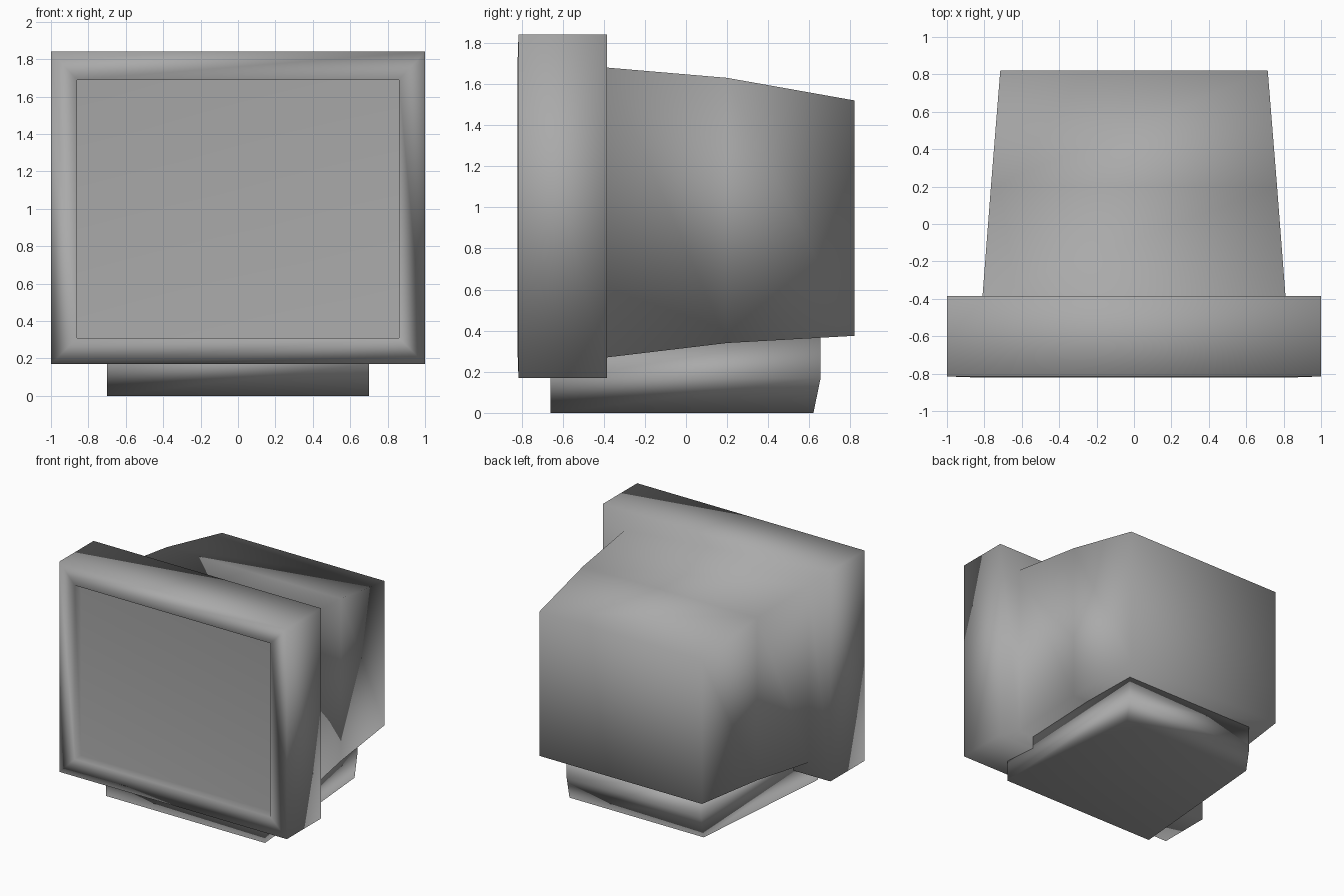
import bpy
import bmesh

cube = bpy.data.objects.get("Cube")
if cube:
    bpy.data.objects.remove(cube, do_unlink=True)

GREY = (0.40, 0.40, 0.40, 1.0)
mat = bpy.data.materials.new("plastic_grey")
mat.use_nodes = True
mat.diffuse_color = GREY
mat.node_tree.nodes["Principled BSDF"].inputs["Base Color"].default_value = GREY


def loft(name, rings):
    """Closed, smooth body through rings of equal point count."""
    bm = bmesh.new()
    loops = [[bm.verts.new(p) for p in ring] for ring in rings]
    n = len(loops[0])
    for a, b in zip(loops, loops[1:]):
        for i in range(n):
            j = (i + 1) % n
            bm.faces.new((a[i], a[j], b[j], b[i]))
    bm.faces.new(loops[0][::-1])
    bm.faces.new(loops[-1])
    bmesh.ops.recalc_face_normals(bm, faces=bm.faces)
    for f in bm.faces:
        f.smooth = True
    mesh = bpy.data.meshes.new(name)
    bm.to_mesh(mesh)
    bm.free()
    mesh.materials.append(mat)
    obj = bpy.data.objects.new(name, mesh)
    bpy.context.collection.objects.link(obj)
    # large faces dominate the soft shading
    weighted = obj.modifiers.new("area_shading", 'WEIGHTED_NORMAL')
    weighted.mode = 'FACE_AREA'
    weighted.keep_sharp = False
    return obj


def upright(y, hx, z0, z1):
    """Rectangle facing the front at depth y."""
    return [(-hx, y, z0), (-hx, y, z1), (hx, y, z1), (hx, y, z0)]


def footprint(z, y0, y1, hx0, hx1):
    """Level outline that narrows towards the back."""
    return [(-hx0, y0, z), (hx0, y0, z), (hx1, y1, z), (-hx1, y1, z)]


# Recessed screen, front frame and tapered rear housing in one body
loft("monitor_housing", [
    upright(-0.74, 0.86, 0.31, 1.69),    # screen at the bottom of the recess
    upright(-0.82, 0.86, 0.31, 1.69),    # inner lip
    upright(-0.815, 1.00, 0.17, 1.84),   # outer front edge
    upright(-0.385, 1.00, 0.17, 1.84),   # frame back
    upright(-0.385, 0.81, 0.27, 1.68),   # housing start
    upright(0.20, 0.765, 0.34, 1.63),
    upright(0.82, 0.715, 0.375, 1.52),   # back wall
])

# Stand that narrows to the back, with a sloped lower back edge
loft("stand", [
    footprint(0.00, -0.66, 0.62, 0.70, 0.59),
    footprint(0.17, -0.66, 0.655, 0.70, 0.59),
    footprint(0.38, -0.66, 0.655, 0.70, 0.59),
])
